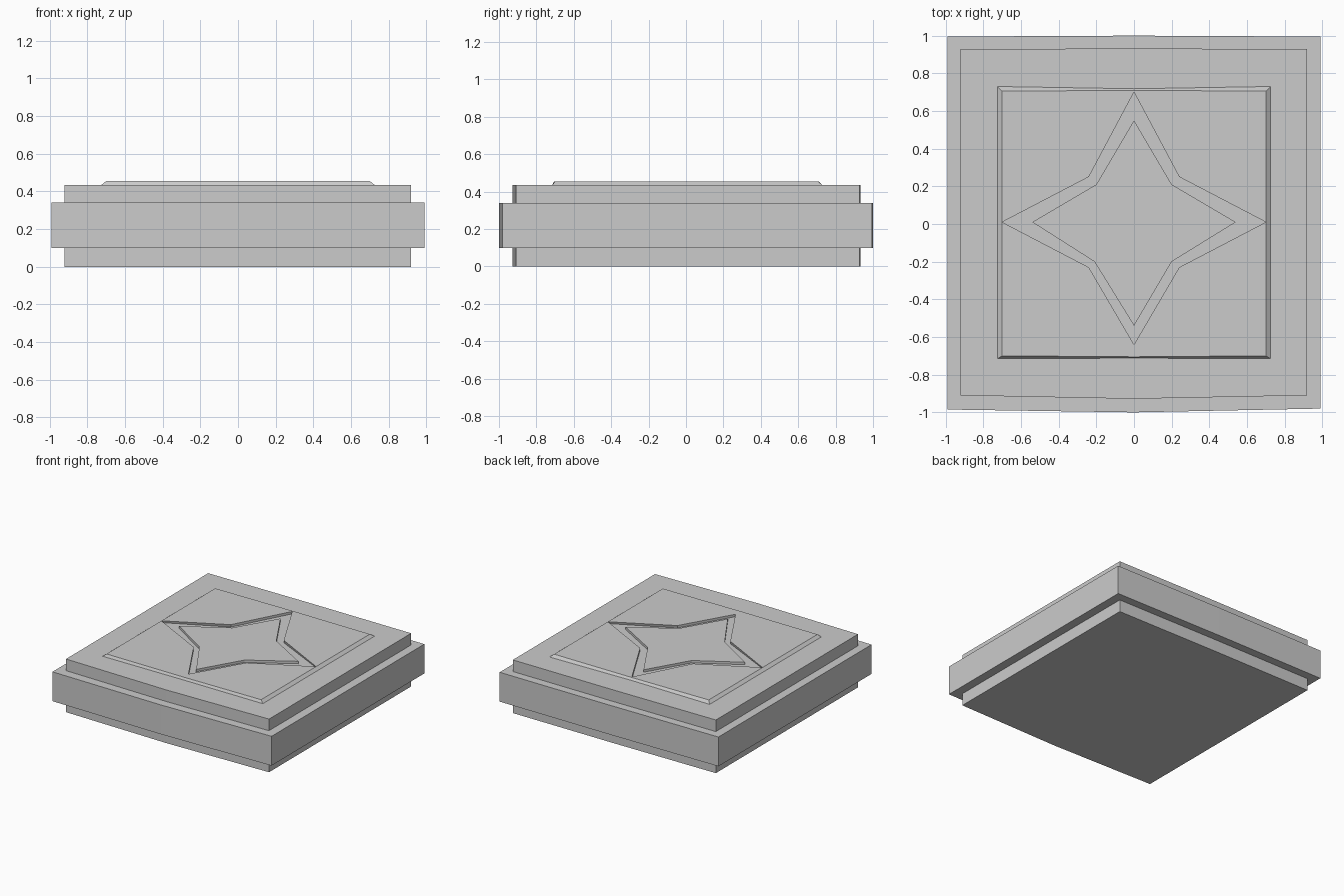
import bpy, bmesh

if "Cube" in bpy.data.objects:
    bpy.data.objects.remove(bpy.data.objects["Cube"])


def loft(name, rings, cap_bottom=True):
    """Skin a stack of equal-length 3D rings (counter-clockwise from above)."""
    bm = bmesh.new()
    loops = [[bm.verts.new(p) for p in ring] for ring in rings]
    n = len(loops[0])
    for a, b in zip(loops, loops[1:]):
        for i in range(n):
            j = (i + 1) % n
            bm.faces.new((a[i], a[j], b[j], b[i]))
    bm.faces.new(loops[-1])
    if cap_bottom:
        bm.faces.new(loops[0][::-1])
    bmesh.ops.recalc_face_normals(bm, faces=bm.faces)
    # the raised pieces are open below, so make sure they face upward
    bm.normal_update()
    top = max(bm.faces, key=lambda f: f.calc_center_median().z)
    if top.normal.z < 0:
        bmesh.ops.reverse_faces(bm, faces=bm.faces)
    mesh = bpy.data.meshes.new(name)
    bm.to_mesh(mesh)
    bm.free()
    obj = bpy.data.objects.new(name, mesh)
    bpy.context.collection.objects.link(obj)
    return obj


def at(points, z):
    return [(x, y, z) for x, y in points]


# Slightly bowed square outlines for the stepped slab
wide = [(-.99, -.985), (0, -1), (.99, -.98), (.99, .995), (0, 1), (-.99, .995)]
narrow = [(-.92, -.91), (0, -.928), (.918, -.91), (.918, .928), (0, .932), (-.92, .928)]

# Stepped slab: foot, wide band, upper tier
loft("stepped_slab", [at(narrow, .005), at(narrow, .10), at(wide, .10),
                      at(wide, .34), at(narrow, .34), at(narrow, .435)])

Z0, Z1 = .435, .455

# Four raised corner pieces whose inner edges leave the outer star outline
for side, sx in (("right", 1), ("left", -1)):
    back_top = [(.70, .01), (.70, .705), (0, .71), (0, .70), (.24, .25)]
    back_low = [(.725, .01), (.725, .73), (0, .718), (0, .70), (.24, .25)]
    front_top = [(.70, .01), (.24, -.23), (0, -.64), (0, -.705), (.70, -.70)]
    front_low = [(.725, .01), (.24, -.23), (0, -.64), (0, -.712), (.725, -.715)]
    for end, low, top in (("back", back_low, back_top), ("front", front_low, front_top)):
        rings = [[(x * sx, y, z) for x, y in pts] for pts, z in ((low, Z0), (top, Z1))]
        if sx < 0:
            rings = [r[::-1] for r in rings]
        loft(f"corner_panel_{end}_{side}", rings, cap_bottom=False)

# Raised four-pointed star in the middle
star = [(.54, .01), (.20, .21), (0, .55), (-.20, .21),
        (-.54, .01), (-.21, -.20), (0, -.54), (.20, -.20)]
loft("raised_star", [at(star, Z0), at(star, Z1)], cap_bottom=False)

# Rest the slab on the ground
for v in bpy.data.objects["stepped_slab"].data.vertices:
    if v.co.z < .01:
        v.co.z = 0
